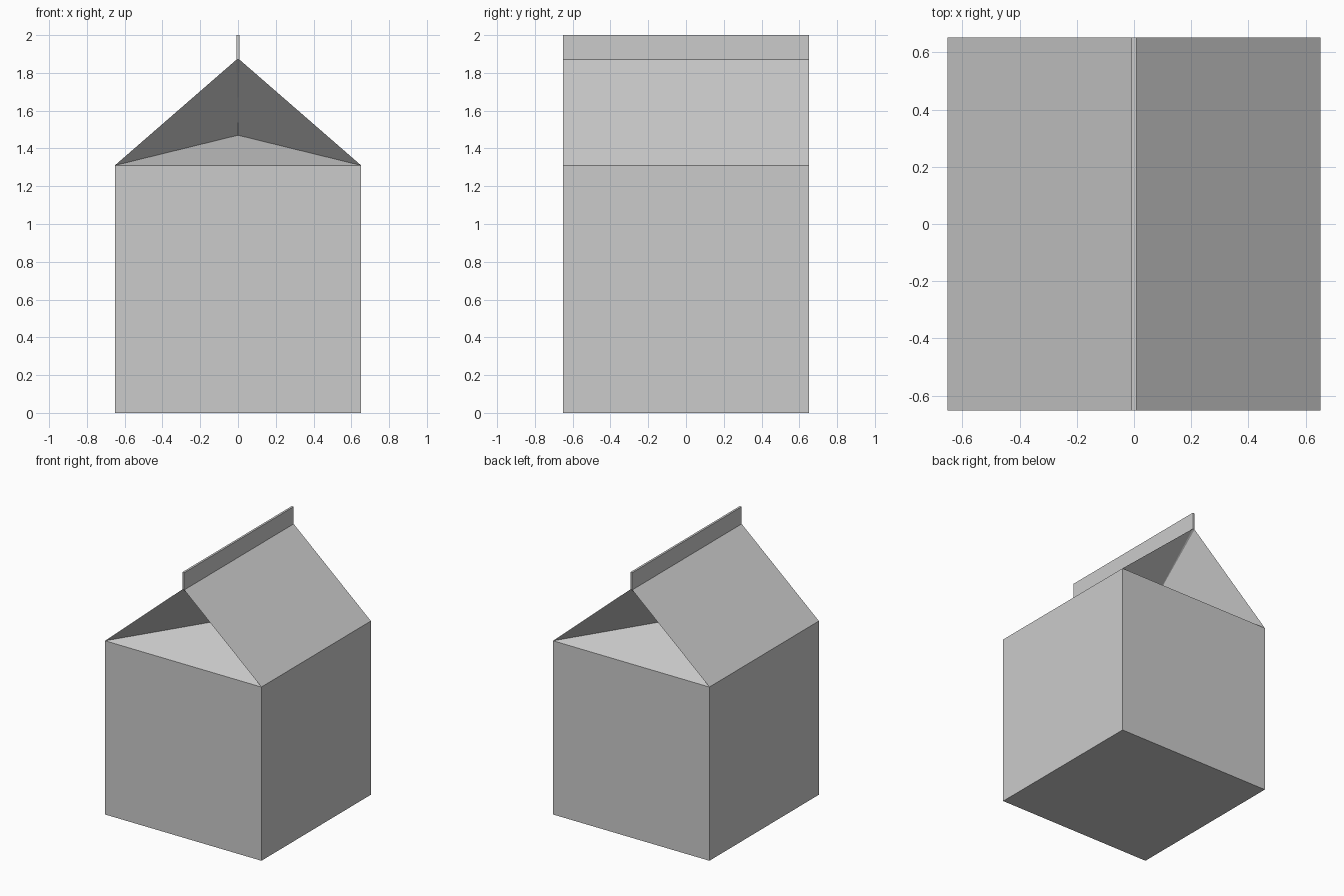
import bpy
import bmesh

if "Cube" in bpy.data.objects:
    bpy.data.objects.remove(bpy.data.objects["Cube"])

HALF = 0.652       # half width of the square body
SHOULDER = 1.31    # top of the straight walls
RIDGE = 1.87       # where the roof panels meet
TOP = 2.0          # top of the sealed fin
FIN = 0.008        # half thickness of the fin
FOLD_Z = 1.47      # inner point of the folded-in gable
FOLD_Y = HALF - 0.437

card = bpy.data.materials.new("grey card")
card.diffuse_color = (0.6, 0.6, 0.6, 1)
card.use_nodes = True
card.node_tree.nodes["Principled BSDF"].inputs["Base Color"].default_value = card.diffuse_color


def make_part(name, bm):
    bmesh.ops.remove_doubles(bm, verts=bm.verts, dist=1e-5)
    bmesh.ops.recalc_face_normals(bm, faces=bm.faces)
    mesh = bpy.data.meshes.new(name)
    bm.to_mesh(mesh)
    bm.free()
    mesh.materials.append(card)
    obj = bpy.data.objects.new(name, mesh)
    bpy.context.collection.objects.link(obj)
    return obj


bm = bmesh.new()


def face(*points):
    bm.faces.new([bm.verts.new(p) for p in points])


# Base
face((-HALF, -HALF, 0), (HALF, -HALF, 0), (HALF, HALF, 0), (-HALF, HALF, 0))

for s in (-1, 1):
    # Side wall, roof panel and fin side
    profile = [(s * HALF, 0), (s * HALF, SHOULDER), (s * FIN, RIDGE), (s * FIN, TOP)]
    for (x0, z0), (x1, z1) in zip(profile, profile[1:]):
        face((x0, -HALF, z0), (x0, HALF, z0), (x1, HALF, z1), (x1, -HALF, z1))

    # End wall, folded-in gable and fin end
    y = s * HALF
    fold = (0, s * FOLD_Y, FOLD_Z)
    left, right = (-HALF, y, SHOULDER), (HALF, y, SHOULDER)
    ridge_l, ridge_r = (-FIN, y, RIDGE), (FIN, y, RIDGE)
    face((-HALF, y, 0), (HALF, y, 0), right, left)
    face(left, right, fold)
    face(left, fold, ridge_l)
    face(right, ridge_r, fold)
    face(ridge_l, fold, ridge_r)
    face(ridge_l, ridge_r, (FIN, y, TOP), (-FIN, y, TOP))

# Fin top
face((-FIN, -HALF, TOP), (FIN, -HALF, TOP), (FIN, HALF, TOP), (-FIN, HALF, TOP))

make_part("gable_top_carton", bm)
